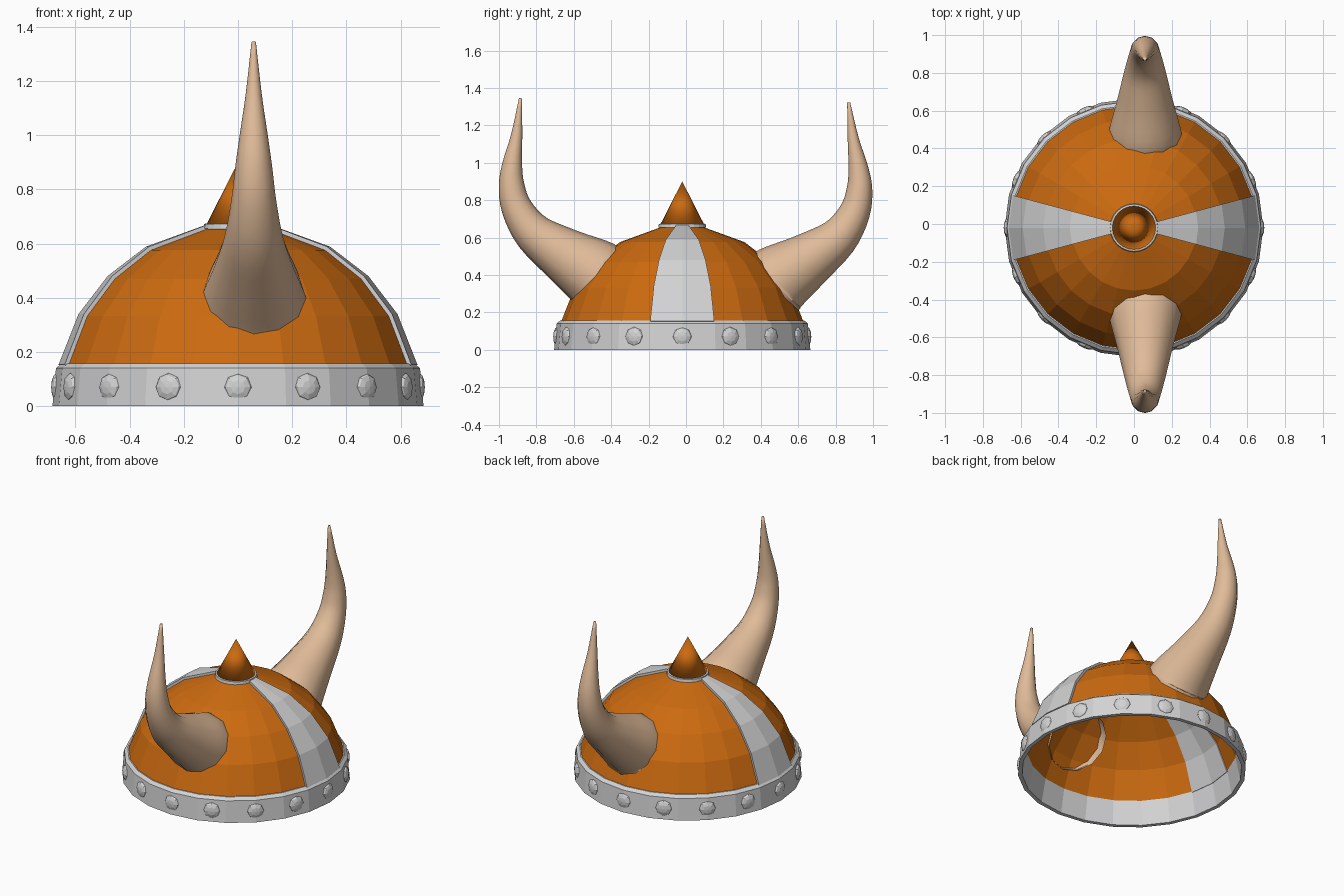
import bpy, bmesh, math
from mathutils import Vector, Matrix

if "Cube" in bpy.data.objects:
    bpy.data.objects.remove(bpy.data.objects["Cube"])

CY = -0.02      # helmet axis
SEG = 24        # facets round the helmet

def material(name, rgb):
    m = bpy.data.materials.new(name)
    m.diffuse_color = (*rgb, 1)
    m.use_nodes = True
    m.node_tree.nodes["Principled BSDF"].inputs["Base Color"].default_value = m.diffuse_color
    return m

orange = material("orange", (0.60, 0.145, 0.005))
silver = material("silver", (0.65, 0.65, 0.66))
bone = material("bone", (0.75, 0.50, 0.32))

def finish(bm, name, mat, smooth=False, fix=True):
    if fix:
        bmesh.ops.recalc_face_normals(bm, faces=bm.faces)
    me = bpy.data.meshes.new(name)
    bm.to_mesh(me)
    bm.free()
    me.materials.append(mat)
    me.polygons.foreach_set("use_smooth", [smooth] * len(me.polygons))
    ob = bpy.data.objects.new(name, me)
    bpy.context.collection.objects.link(ob)
    return ob

def lathe(name, profile, mat, start=0, count=SEG):
    """Sweep a closed (radius, z) profile over some of the 24 facets."""
    bm = bmesh.new()
    full = count == SEG
    rings = []
    for i in range(count if full else count + 1):
        a = math.tau * (start + i) / SEG
        rings.append([bm.verts.new((r * math.cos(a), CY + r * math.sin(a), z)) for r, z in profile])
    n = len(profile)
    for i in range(count):
        p, q = rings[i], rings[(i + 1) % len(rings)]
        for j in range(n):
            k = (j + 1) % n
            bm.faces.new((p[j], p[k], q[k], q[j]))
    if not full:
        bm.faces.new(rings[0])
        bm.faces.new(rings[-1])
    return finish(bm, name, mat)

def shell(outer, inner):
    """Closed profile of a spherical shell from the band up to the top opening."""
    angles = [math.radians(d) for d in (13, 30, 45, 60, 80)]
    arc = lambda r: [(r * math.cos(a), r * math.sin(a)) for a in angles]
    return arc(outer) + arc(inner)[::-1]

# Dome: two silver strips along x, two orange panels between them
for side, start in (("right", -1), ("left", 11)):
    lathe("dome_strip_" + side, shell(0.68, 0.645), silver, start, 2)
for side, start in (("back", 1), ("front", 13)):
    lathe("dome_panel_" + side, shell(0.665, 0.65), orange, start, 10)

# Rim band and the small ring under the spike
lathe("rim_band", [(0.685, 0), (0.672, 0.14), (0.652, 0.157), (0.63, 0.157), (0.66, 0)], silver)
lathe("top_ring", [(0.128, 0.655), (0.125, 0.673), (0.10, 0.676), (0.10, 0.655)], silver)

# Spike on the crown
bm = bmesh.new()
bmesh.ops.create_cone(bm, cap_ends=True, segments=24, radius1=0.117, radius2=0, depth=0.23,
                      matrix=Matrix.Translation((0, CY, 0.785)))
finish(bm, "crown_spike", orange, smooth=True)

# Rivets: shallow eight-sided studs round the band
bm = bmesh.new()
for i in range(16):
    a = math.tau * i / 16
    m = (Matrix.Translation((0, CY, 0.07)) @ Matrix.Rotation(a, 4, 'Z')
         @ Matrix.Translation((0.669, 0, 0)) @ Matrix.Rotation(math.pi / 2, 4, 'Y')
         @ Matrix.Diagonal((0.052, 0.052, 0.021, 1)))
    bmesh.ops.create_uvsphere(bm, u_segments=8, v_segments=6, radius=1, matrix=m)
finish(bm, "rivets", silver)

# Horns: centre line (y, z) with radius, swept as a smooth tapering tube
PATH = [(-0.455, 0.375, 0.193), (-0.495, 0.41, 0.19), (-0.655, 0.51, 0.147), (-0.815, 0.625, 0.108),
        (-0.905, 0.76, 0.083), (-0.933, 0.885, 0.068), (-0.928, 1.0, 0.052),
        (-0.905, 1.15, 0.030), (-0.885, 1.345, 0.008)]

def spline(points, steps=4):
    pts = [Vector(p) for p in points]
    pts = [2 * pts[0] - pts[1]] + pts + [2 * pts[-1] - pts[-2]]
    out = []
    for a, b, c, d in zip(pts, pts[1:], pts[2:], pts[3:]):
        for s in range(steps):
            t = s / steps
            out.append(0.5 * (2 * b + (c - a) * t + (2 * a - 5 * b + 4 * c - d) * t * t
                              + (3 * b - a - 3 * c + d) * t ** 3))
    return out + [pts[-2]]

def horn(name, transform, sides=12):
    bm = bmesh.new()
    path = spline(PATH)
    rings = []
    for i, p in enumerate(path):
        t = path[min(i + 1, len(path) - 1)] - path[max(i - 1, 0)]
        normal = Vector((0, -t.y, t.x)).normalized()      # in the y-z plane
        centre = Vector((0.058, p.x, p.y))
        rings.append([bm.verts.new(centre + p.z * (math.cos(a) * Vector((1, 0, 0)) + math.sin(a) * normal))
                      for a in (math.tau * k / sides for k in range(sides))])
    for p, q in zip(rings, rings[1:]):
        for k in range(sides):
            n = (k + 1) % sides
            bm.faces.new((p[k], p[n], q[n], q[k]))
    bm.faces.new(rings[-1])
    bmesh.ops.transform(bm, matrix=transform, verts=bm.verts)
    return finish(bm, name, bone, smooth=True)

horn("horn_front", Matrix.Identity(4))
pivot = Matrix.Translation((0, 0.9, 0.65))
horn("horn_back", Matrix.Translation((0, 0, -0.022)) @ pivot @ Matrix.Rotation(0.022, 4, 'X')
     @ pivot.inverted() @ Matrix.Scale(-1, 4, (0, 1, 0)))
